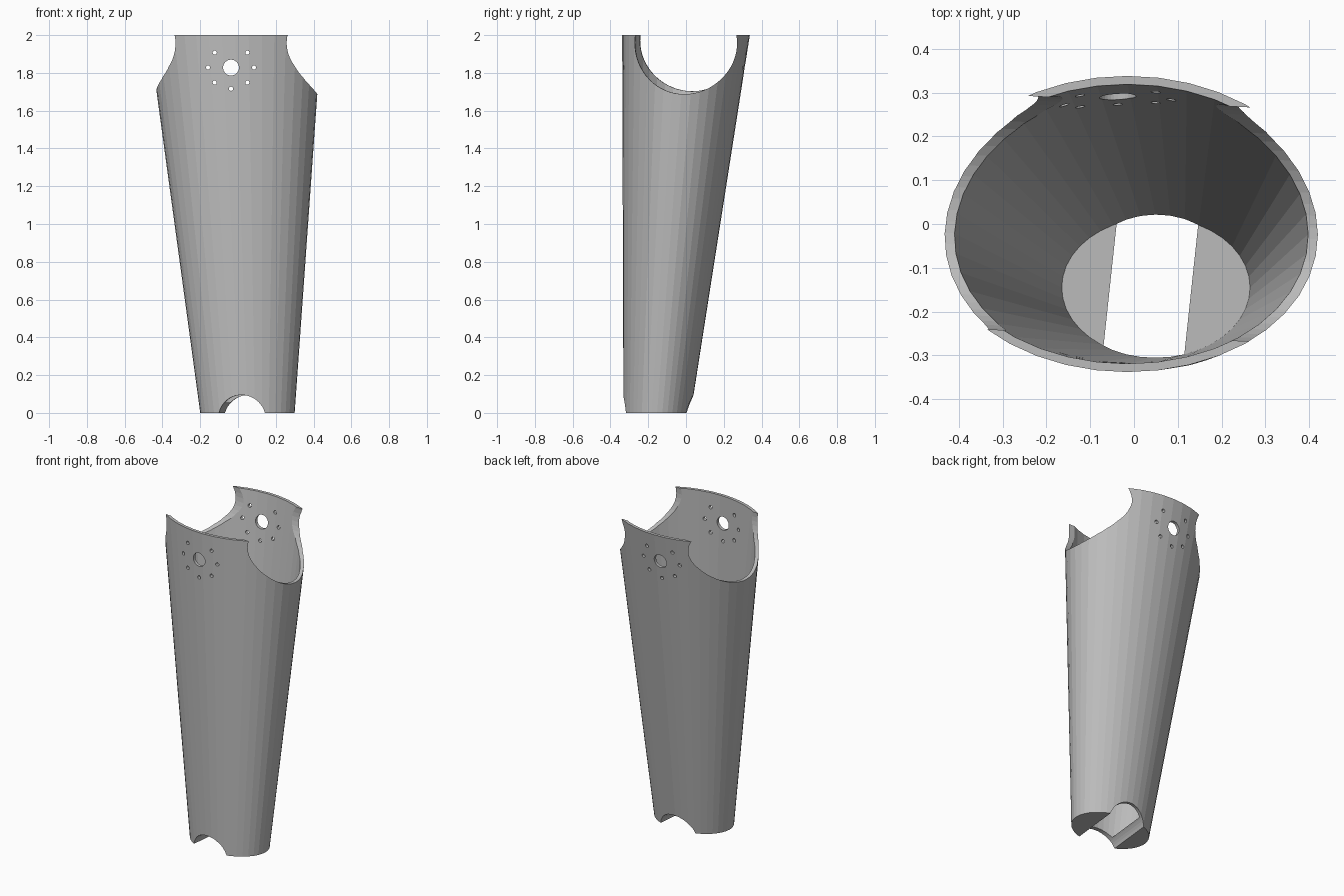
import bpy, bmesh, math
from mathutils import Vector

cube = bpy.data.objects.get("Cube")
if cube:
    bpy.data.objects.remove(cube)

SEGMENTS = 40

grey = bpy.data.materials.new("plain grey")
grey.use_nodes = True
colour = (0.5, 0.5, 0.5, 1)
grey.diffuse_color = colour
grey.node_tree.nodes["Principled BSDF"].inputs["Base Color"].default_value = colour


def make_object(name, bm):
    bmesh.ops.recalc_face_normals(bm, faces=bm.faces)
    mesh = bpy.data.meshes.new(name)
    bm.to_mesh(mesh)
    bm.free()
    obj = bpy.data.objects.new(name, mesh)
    bpy.context.scene.collection.objects.link(obj)
    return obj


def ellipse_ring(bm, cx, cy, a, b, z):
    angles = [2 * math.pi * i / SEGMENTS for i in range(SEGMENTS)]
    return [bm.verts.new((cx + a * math.cos(t), cy + b * math.sin(t), z)) for t in angles]


def cylinder_between(name, start, end, radius, sides):
    start, end = Vector(start), Vector(end)
    bm = bmesh.new()
    bmesh.ops.create_cone(bm, cap_ends=True, segments=sides, radius1=radius,
                          radius2=radius, depth=(end - start).length)
    obj = make_object(name, bm)
    obj.rotation_mode = 'QUATERNION'
    obj.rotation_quaternion = (end - start).to_track_quat('Z', 'Y')
    obj.location = (start + end) / 2
    obj.hide_render = True
    return obj


# Tapered oval sleeve: outer wall, rim, inner wall and solid floor
bm = bmesh.new()
rings = [
    ellipse_ring(bm, 0.05, -0.153, 0.25, 0.178, 0),
    ellipse_ring(bm, -0.015, 0, 0.457, 0.338, 2),
    ellipse_ring(bm, -0.015, 0, 0.438, 0.319, 2),
    ellipse_ring(bm, 0.05, -0.145, 0.215, 0.16, 0.054),
]
for lower, upper in zip(rings, rings[1:]):
    for i in range(SEGMENTS):
        j = (i + 1) % SEGMENTS
        bm.faces.new((lower[i], lower[j], upper[j], upper[i]))
bm.faces.new(rings[0])
bm.faces.new(rings[-1])
sleeve = make_object("tapered_sleeve", bm)
sleeve.data.materials.append(grey)

# Side scoops and slanted channel across the foot
cutters = [
    cylinder_between("scoop_cutter", (-0.7, 0.046, 1.978), (0.7, -0.022, 1.952), 0.27, 64),
    cylinder_between("channel_cutter", (0, 0.013 - 0.513, -0.031), (0.107, 0.5, -0.031), 0.126, 48),
]

# Pivot hole with a ring of bolt holes, open above
hole_x, hole_z = -0.037, 1.828
cutters.append(cylinder_between("pivot_cutter", (hole_x, -0.5, hole_z),
                                (hole_x, 0.5, hole_z), 0.042, 32))
for step in range(8):
    if step == 2:
        continue
    angle = step * math.pi / 4
    x = hole_x + 0.122 * math.cos(angle)
    z = hole_z + 0.112 * math.sin(angle)
    cutters.append(cylinder_between("bolt_cutter", (x, -0.5, z), (x, 0.5, z), 0.011, 12))

for cutter in cutters:
    mod = sleeve.modifiers.new(cutter.name, 'BOOLEAN')
    mod.operation = 'DIFFERENCE'
    mod.solver = 'EXACT'
    mod.object = cutter

# Bake the cuts and discard the cutters
bpy.context.view_layer.update()
graph = bpy.context.evaluated_depsgraph_get()
baked = bpy.data.meshes.new_from_object(sleeve.evaluated_get(graph))
sleeve.modifiers.clear()
sleeve.data = baked
sleeve.data.materials.clear()
sleeve.data.materials.append(grey)
for poly in baked.polygons:
    poly.material_index = 0
for cutter in cutters:
    bpy.data.objects.remove(cutter)
